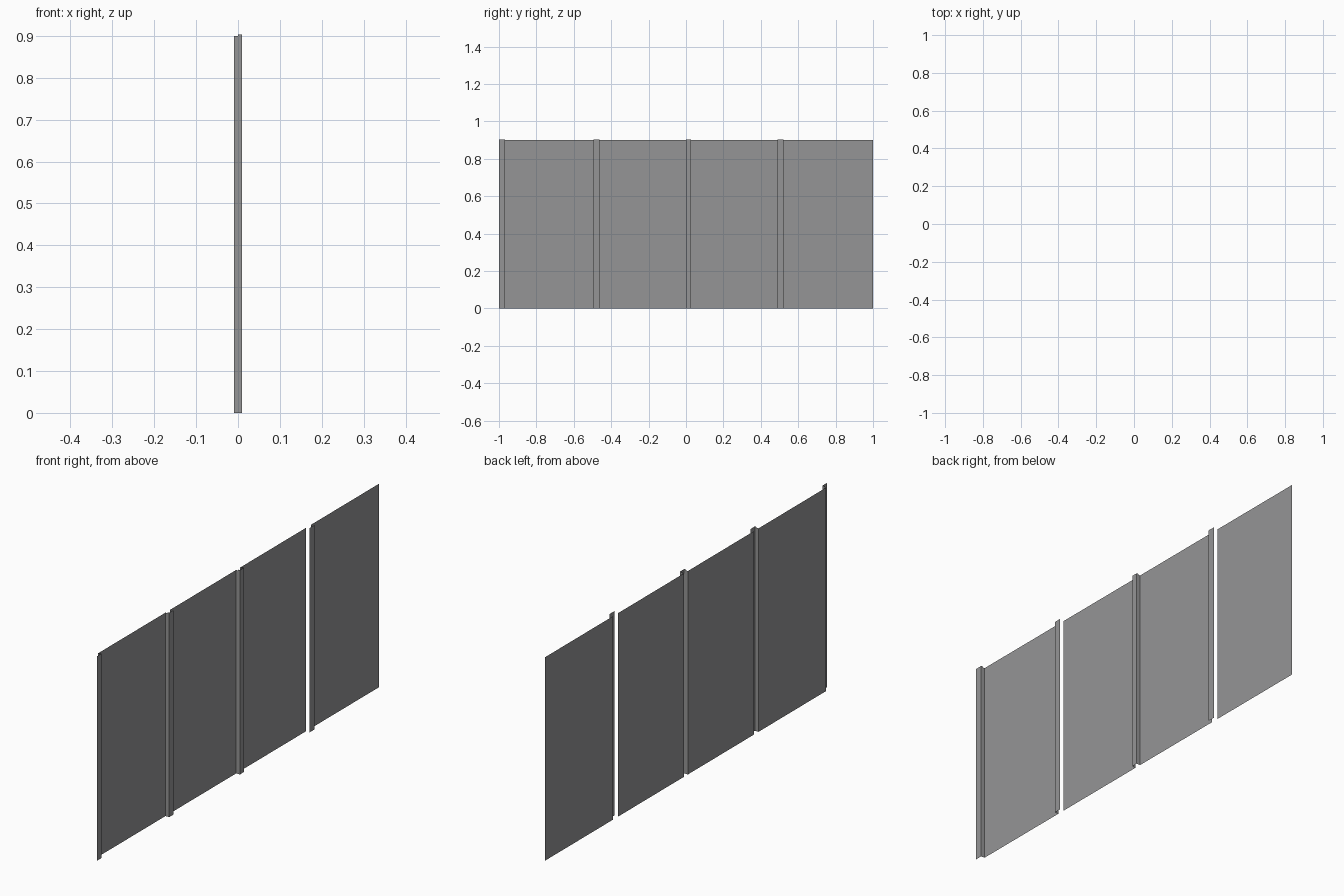
import bpy, bmesh

if "Cube" in bpy.data.objects:
    bpy.data.objects.remove(bpy.data.objects["Cube"])

X_BACK, X_MID, X_FRONT = -0.009, 0.0, 0.009   # sheet plane, fold, rib plane
Z_SHEET, Z_RIB = 0.90, 0.904

metal = bpy.data.materials.new("sheet_grey")
metal.diffuse_color = (0.30, 0.30, 0.305, 1)
metal.use_nodes = True
metal.node_tree.nodes["Principled BSDF"].inputs["Base Color"].default_value = metal.diffuse_color


def plate(name, quads):
    """Thin open sheet; each entry is (x0, y0, x1, y1, top height)."""
    bm = bmesh.new()
    for x0, y0, x1, y1, top in quads:
        bm.faces.new([bm.verts.new(p) for p in (
            (x0, y0, 0), (x1, y1, 0), (x1, y1, top), (x0, y0, top))])
    bmesh.ops.remove_doubles(bm, verts=bm.verts, dist=1e-5)
    me = bpy.data.meshes.new(name)
    bm.to_mesh(me)
    bm.free()
    me.materials.append(metal)
    bpy.context.collection.objects.link(bpy.data.objects.new(name, me))


# Ribs: start y, end y, has -y wall, has +y wall
ribs = [(-1.0, -0.967, False, True),
        (-0.494, -0.463, True, False),
        (0.0, 0.028, True, True),
        (0.488, 0.522, False, False)]

for i, (y0, y1, near, far) in enumerate(ribs):
    # Raised rib face with its side walls
    quads = [(X_FRONT, y0, X_FRONT, y1, Z_RIB)]
    if near:
        quads += [(X_BACK, y0, X_MID, y0, Z_SHEET), (X_MID, y0, X_FRONT, y0, Z_RIB)]
    if far:
        quads += [(X_FRONT, y1, X_MID, y1, Z_RIB), (X_MID, y1, X_BACK, y1, Z_SHEET)]
    plate(f"rib_{i + 1}", quads)

    # Flat sheet running to the next rib
    end = ribs[i + 1][0] if i + 1 < len(ribs) else 1.0
    plate(f"flat_sheet_{i + 1}", [(X_BACK, y1, X_BACK, end, Z_SHEET)])
